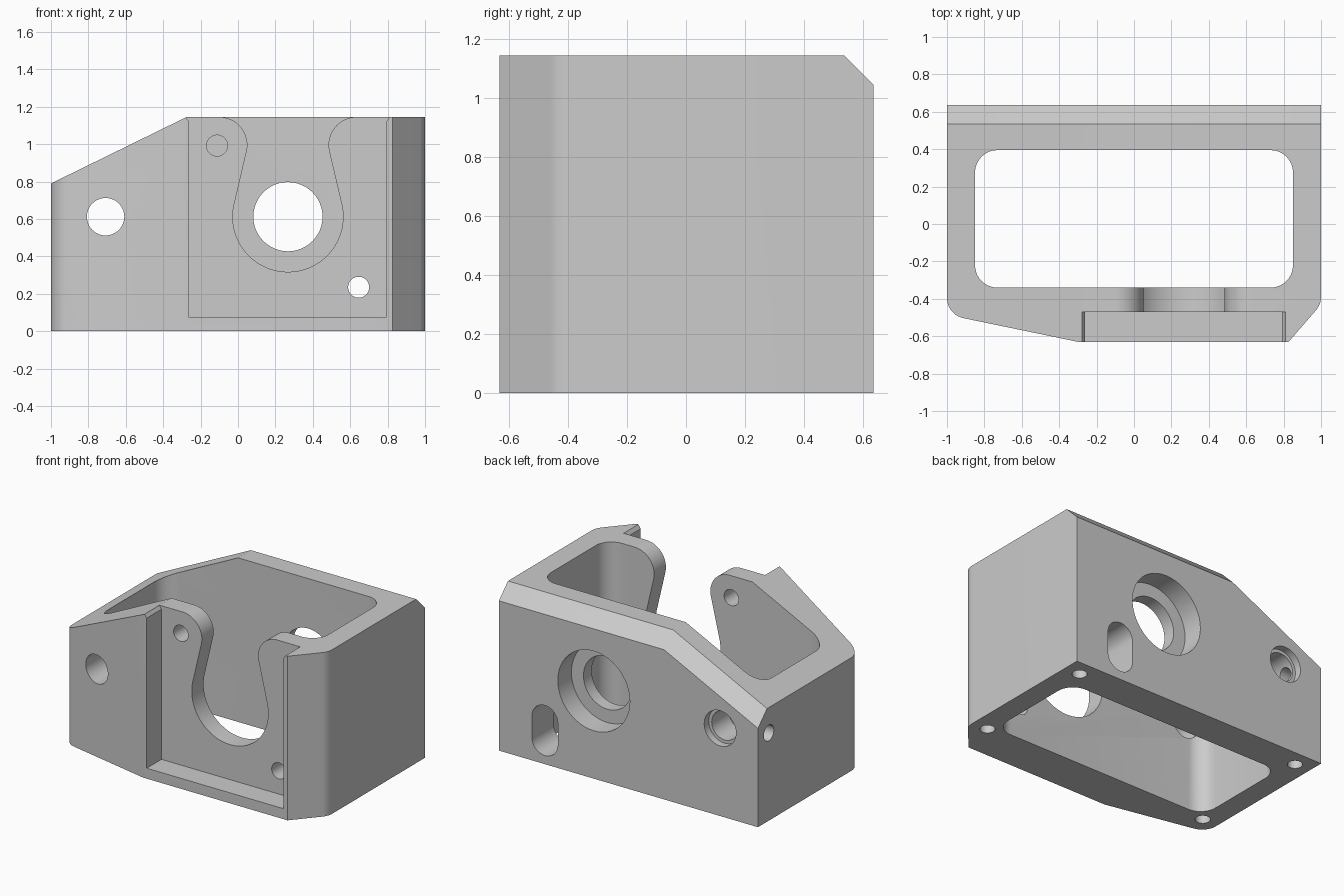
import bpy, bmesh
from math import radians, cos, sin
from mathutils import Vector

cube = bpy.data.objects.get("Cube")
if cube:
    bpy.data.objects.remove(cube, do_unlink=True)

TOP = 1.145          # height of the flat top
SLOPE = 0.49         # fall of the sloped shoulder
BACK = 0.635         # back face
FRONT = -0.632       # front face


def arc(cx, cy, r, a0, a1, n=24):
    angles = [radians(a0 + (a1 - a0) * i / n) for i in range(n + 1)]
    return [(cx + r * cos(a), cy + r * sin(a)) for a in angles]


def fillet(p, before, after, r, n=10):
    """Round the corner p between two neighbouring points."""
    p, a, b = Vector(p), Vector(before), Vector(after)
    u, v = (a - p).normalized(), (b - p).normalized()
    half = u.angle(v) / 2
    reach = r * cos(half) / sin(half)
    centre = p + (u + v).normalized() * (r / sin(half))
    start = (p + u * reach - centre).normalized()
    end = (p + v * reach - centre).normalized()
    return [tuple(centre + start.slerp(end, i / n) * r) for i in range(n + 1)]


def prism(name, outline, axis, lo, hi):
    """Extrude a closed 2D outline along one axis."""
    place = {"x": lambda a, b, t: (t, a, b),
             "y": lambda a, b, t: (a, t, b),
             "z": lambda a, b, t: (a, b, t)}[axis]
    bm = bmesh.new()
    rings = [[bm.verts.new(place(a, b, t)) for a, b in outline] for t in (lo, hi)]
    bm.faces.new(rings[0])
    bm.faces.new(rings[1])
    n = len(outline)
    for i in range(n):
        j = (i + 1) % n
        bm.faces.new((rings[0][i], rings[0][j], rings[1][j], rings[1][i]))
    bmesh.ops.recalc_face_normals(bm, faces=bm.faces[:])
    mesh = bpy.data.meshes.new(name)
    bm.to_mesh(mesh)
    bm.free()
    obj = bpy.data.objects.new(name, mesh)
    bpy.context.scene.collection.objects.link(obj)
    return obj


def hole(name, a, b, r, axis, lo, hi):
    return prism(name, arc(a, b, r, 0, 360, 48)[:-1], axis, lo, hi)


# Outer block: tapered front with rounded front corners
back_l, back_r = (-1, BACK), (1, BACK)
side_r, front_r = (1, -0.43), (0.825, FRONT)
front_l, side_l = (-0.29, FRONT), (-1, -0.485)
outline = [back_l, back_r]
outline += fillet(side_r, back_r, front_r, 0.11)
outline += [front_r, front_l]
outline += fillet(side_l, front_l, back_l, 0.11)
housing = prism("housing", outline, "z", 0, TOP)

# Sloped shoulder and chamfered back edge
bm = bmesh.new()
bm.from_mesh(housing.data)
for point, normal in [((-0.275, 0, TOP), (-SLOPE, 0, 1)),
                      ((0, BACK - 0.1, TOP), (0, 1, 1)),
                      ((-0.275, BACK - 0.1, TOP), (-SLOPE, 1, 1))]:
    bmesh.ops.bisect_plane(bm, geom=bm.verts[:] + bm.edges[:] + bm.faces[:],
                           plane_co=point, plane_no=normal, clear_outer=True)
    bmesh.ops.holes_fill(bm, edges=[e for e in bm.edges if e.is_boundary], sides=0)
bmesh.ops.recalc_face_normals(bm, faces=bm.faces[:])
bm.to_mesh(housing.data)
bm.free()

cutters = []

# Open cavity with rounded corners
x, y0, y1, r = 0.85, -0.34, 0.395, 0.12
cavity = (arc(x - r, y1 - r, r, 0, 90, 10) + arc(r - x, y1 - r, r, 90, 180, 10)
          + arc(r - x, y0 + r, r, 180, 270, 10) + arc(x - r, y0 + r, r, 270, 360, 10))
cutters.append(prism("cavity", cavity, "z", -0.2, 1.4))

# Recess in the front, flared slightly at the top
recess = [(-0.262, 0.073), (0.792, 0.073), (0.792, 1.12), (0.81, TOP), (0.81, 1.4),
          (-0.28, 1.4), (-0.28, TOP), (-0.262, 1.12)]
cutters.append(prism("front_recess", recess, "y", -0.9, -0.47))

# Keyhole opening with flared mouth
keyhole = (arc(-0.1, 0.995, 0.15, 90, -12.5) + arc(0.267, 0.612, 0.295, 167.5, 372.5, 40)
           + arc(0.634, 0.995, 0.15, 192.5, 90) + [(0.634, 1.4), (-0.1, 1.4)])
cutters.append(prism("keyhole", keyhole, "y", -0.55, -0.25))

# Bores through the front and back walls
cutters += [
    hole("main_bore", 0.267, 0.612, 0.185, "y", 0.2, 0.9),
    hole("main_counterbore", 0.267, 0.612, 0.278, "y", 0.485, 0.9),
    hole("side_bore", -0.708, 0.612, 0.1, "y", -0.9, 0.9),
    hole("side_counterbore", -0.708, 0.612, 0.123, "y", 0.585, 0.9),
    hole("upper_screw_hole", -0.112, 0.992, 0.056, "y", -0.6, -0.25),
    hole("lower_screw_hole", 0.645, 0.235, 0.056, "y", -0.6, -0.25),
    hole("set_screw_hole", 0.515, 0.612, 0.055, "x", -1.2, -0.71),
]

# Upright access slot in the back
slot = arc(0.645, 0.31, 0.1, 0, 180) + arc(0.645, 0.16, 0.1, 180, 360)
cutters.append(prism("access_slot", slot, "y", 0.2, 0.9))

# Mounting holes in the underside
for sx in (-1, 1):
    for y in (0.52, -0.38):
        cutters.append(hole("mounting_hole", sx * 0.882, y, 0.048, "z", -0.2, 0.3))

# Cut everything out of the block
for cutter in cutters:
    cutter.hide_render = True
    mod = housing.modifiers.new(cutter.name, "BOOLEAN")
    mod.operation = "DIFFERENCE"
    mod.solver = "EXACT"
    mod.object = cutter
bpy.context.view_layer.update()
graph = bpy.context.evaluated_depsgraph_get()
result = bpy.data.meshes.new_from_object(housing.evaluated_get(graph))
housing.modifiers.clear()
housing.data = result
for cutter in cutters:
    bpy.data.objects.remove(cutter, do_unlink=True)

# Plain light grey finish
grey = bpy.data.materials.new("machined_grey")
grey.use_nodes = True
colour = (0.6, 0.6, 0.6, 1)
grey.diffuse_color = colour
grey.node_tree.nodes["Principled BSDF"].inputs["Base Color"].default_value = colour
housing.data.materials.clear()
housing.data.materials.append(grey)

bpy.ops.object.select_all(action="DESELECT")
housing.select_set(True)
bpy.context.view_layer.objects.active = housing
bpy.ops.object.shade_smooth_by_angle(angle=radians(25))
